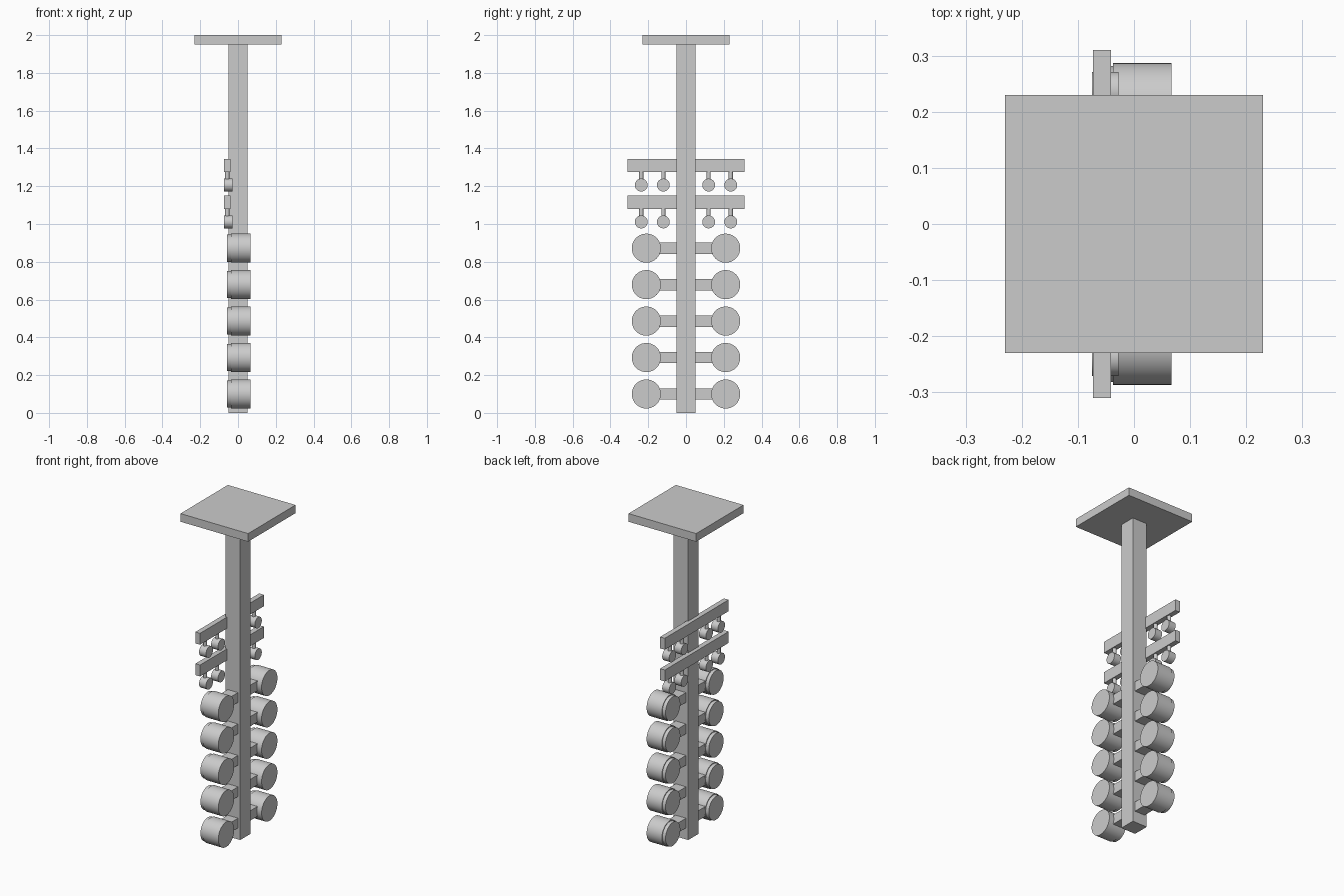
import bpy
import math

if "Cube" in bpy.data.objects:
    bpy.data.objects.remove(bpy.data.objects["Cube"])


def box(name, lo, hi):
    bpy.ops.mesh.primitive_cube_add(size=1, location=[(a + b) / 2 for a, b in zip(lo, hi)])
    ob = bpy.context.object
    ob.name = name
    ob.scale = [b - a for a, b in zip(lo, hi)]
    bpy.ops.object.transform_apply(location=False, rotation=False, scale=True)
    return ob


def cylinder(name, radius, depth, centre, along_x=True, sides=40):
    rot = (0, math.pi / 2, 0) if along_x else (0, 0, 0)
    bpy.ops.mesh.primitive_cylinder_add(vertices=sides, radius=radius, depth=depth,
                                        location=centre, rotation=rot)
    ob = bpy.context.object
    ob.name = name
    bpy.ops.object.shade_smooth_by_angle(angle=math.radians(35))
    return ob


def x_cylinder(name, radius, x0, x1, y, z):
    return cylinder(name, radius, x1 - x0, ((x0 + x1) / 2, y, z))


# Central post and square top plate
box("post", (-0.05, -0.05, 0), (0.05, 0.05, 1.95))
box("top_plate", (-0.23, -0.23, 1.95), (0.23, 0.23, 2.0))

# Five rows of large lamps, one on each side of the post
for row in range(5):
    z = 0.1 + row * 0.193
    for side in (-1, 1):
        ys = sorted((side * 0.045, side * 0.16))
        box("lamp_arm", (-0.035, ys[0], z - 0.03), (0.035, ys[1], z + 0.03))
        y = side * 0.21
        x_cylinder("lamp_body", 0.077, -0.037, 0.067, y, z)
        x_cylinder("lamp_back_cap", 0.072, -0.058, -0.036, y, z)

# Two crossbars, each carrying four small hanging lamps
for top in (1.345, 1.15):
    box("crossbar", (-0.073, -0.31, top - 0.07), (-0.041, 0.31, top))
    for y in (-0.237, -0.12, 0.12, 0.237):
        cylinder("small_lamp_stem", 0.011, 0.06, (-0.057, y, top - 0.09), False, 24)
        x_cylinder("small_lamp", 0.034, -0.075, -0.028, y, top - 0.139)
